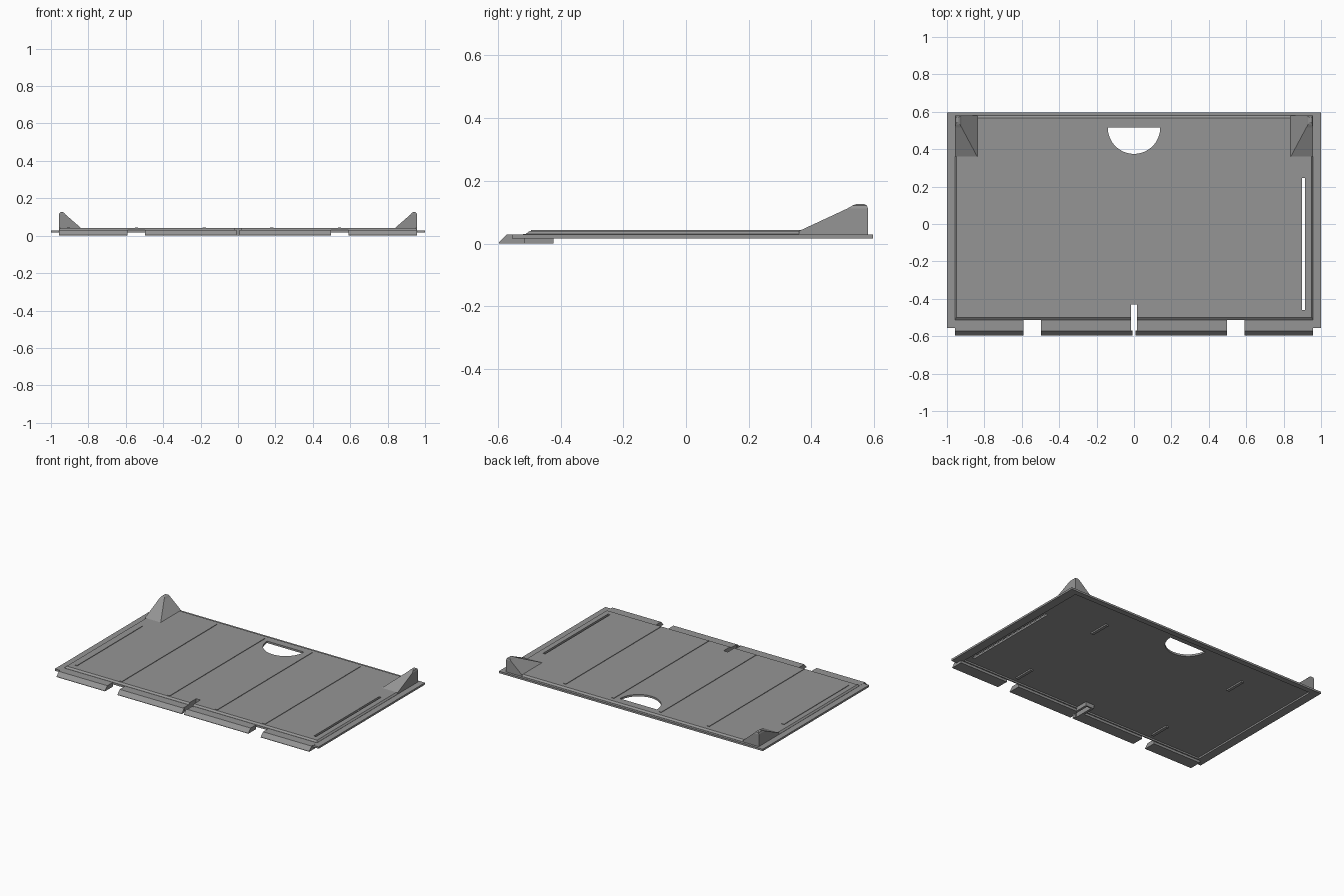
import bpy, bmesh, math

if "Cube" in bpy.data.objects:
    bpy.data.objects.remove(bpy.data.objects["Cube"])

grey = bpy.data.materials.new("grey_plastic")
grey.diffuse_color = (0.30, 0.30, 0.30, 1)
grey.use_nodes = True
grey.node_tree.nodes["Principled BSDF"].inputs["Base Color"].default_value = grey.diffuse_color


def build(name, rings):
    """Solid skinned through matching rings of points, capped at both ends."""
    bm = bmesh.new()
    loops = [[bm.verts.new(p) for p in ring] for ring in rings]
    n = len(loops[0])
    bm.faces.new(loops[0])
    bm.faces.new(loops[-1])
    for a, b in zip(loops, loops[1:]):
        for i in range(n):
            j = (i + 1) % n
            bm.faces.new((a[i], a[j], b[j], b[i]))
    bmesh.ops.recalc_face_normals(bm, faces=bm.faces)
    mesh = bpy.data.meshes.new(name)
    bm.to_mesh(mesh)
    bm.free()
    mesh.materials.append(grey)
    obj = bpy.data.objects.new(name, mesh)
    bpy.context.collection.objects.link(obj)
    return obj


def rect(x0, x1, y0, y1, z):
    return [(x0, y0, z), (x1, y0, z), (x1, y1, z), (x0, y1, z)]


def box(name, x0, x1, y0, y1, z0, z1):
    return build(name, [rect(x0, x1, y0, y1, z0), rect(x0, x1, y0, y1, z1)])


def cut(obj, cutters):
    for c in cutters:
        m = obj.modifiers.new("cut", "BOOLEAN")
        m.operation, m.object, m.solver = "DIFFERENCE", c, "EXACT"
    bpy.context.view_layer.update()
    result = obj.evaluated_get(bpy.context.evaluated_depsgraph_get())
    mesh = bpy.data.meshes.new_from_object(result)
    obj.modifiers.clear()
    obj.data = mesh


# Cutters: notches, centre slot, side slot, half-moon finger hole, recess
notches = [box("notch_cutter", s * 0.543 - 0.047, s * 0.543 + 0.047,
               -0.7, -0.513, -0.1, 0.1) for s in (-1, 1)]
centre = box("centre_slot_cutter", -0.016, 0.016, -0.57, -0.43, -0.1, 0.1)
centre_mouth = box("slot_mouth_cutter", -0.008, 0.008, -0.7, -0.56, -0.1, 0.1)
side_slot = box("side_slot_cutter", 0.897, 0.913, -0.46, 0.245, -0.1, 0.1)
arc = [(0.14 * math.cos(a), 0.515 + 0.14 * math.sin(a))
       for a in (math.pi + math.pi * i / 32 for i in range(33))]
moon = build("finger_hole_cutter", [[(x, y, z) for x, y in arc] for z in (-0.1, 0.1)])
recess = box("recess_cutter", -0.94, 0.94, -0.505, 0.56, -0.1, 0.1)

# Outer flange
flange = box("flange", -1, 1, -0.555, 0.597, 0.016, 0.029)
cut(flange, [recess, centre, centre_mouth] + notches)

# Raised panel with sloped edges
panel = build("panel", [rect(-0.958, 0.958, -0.512, 0.58, 0.027),
                        rect(-0.958, 0.958, -0.512, 0.58, 0.030),
                        rect(-0.949, 0.949, -0.499, 0.567, 0.040)])
cut(panel, [centre, side_slot, moon])

# Front lip with chamfered nose
nose = [(-0.597, 0), (-0.597, 0.003), (-0.572, 0.0295), (-0.513, 0.0295), (-0.513, 0)]
lip = build("front_lip", [[(x, y, z) for y, z in nose] for x in (-0.958, 0.958)])
cut(lip, [centre, centre_mouth] + notches)

# Guide around the centre slot
guide = box("slot_guide", -0.032, 0.032, -0.52, -0.422, 0.0, 0.030)
cut(guide, [centre])

# Long ribs and left rib
for x in (-0.543, -0.18, 0.18, 0.543):
    box("rib", x - 0.009, x + 0.009, -0.495, 0.537, 0.035, 0.0435)
box("left_rib", -0.915, -0.897, -0.46, 0.245, 0.035, 0.0435)

# Short ribs on the underside
for x in (-0.543, 0.543):
    for y in (-0.40, 0.32):
        box("underside_rib", x - 0.01, x + 0.01, y - 0.07, y + 0.07, 0.017, 0.030)

# Corner fins: hipped wedges with a rounded crest
for s in (-1, 1):
    rings = [[(s * x, y, z) for x, y, z in ring] for ring in (
        rect(0.838, 0.958, 0.36, 0.58, 0.03),
        rect(0.838, 0.958, 0.36, 0.58, 0.040),
        rect(0.921, 0.958, 0.515, 0.58, 0.112),
        rect(0.930, 0.954, 0.532, 0.577, 0.122),
        rect(0.938, 0.947, 0.545, 0.568, 0.1265))]
    build("corner_fin", rings)

for c in notches + [centre, centre_mouth, side_slot, moon, recess]:
    bpy.data.objects.remove(c)
